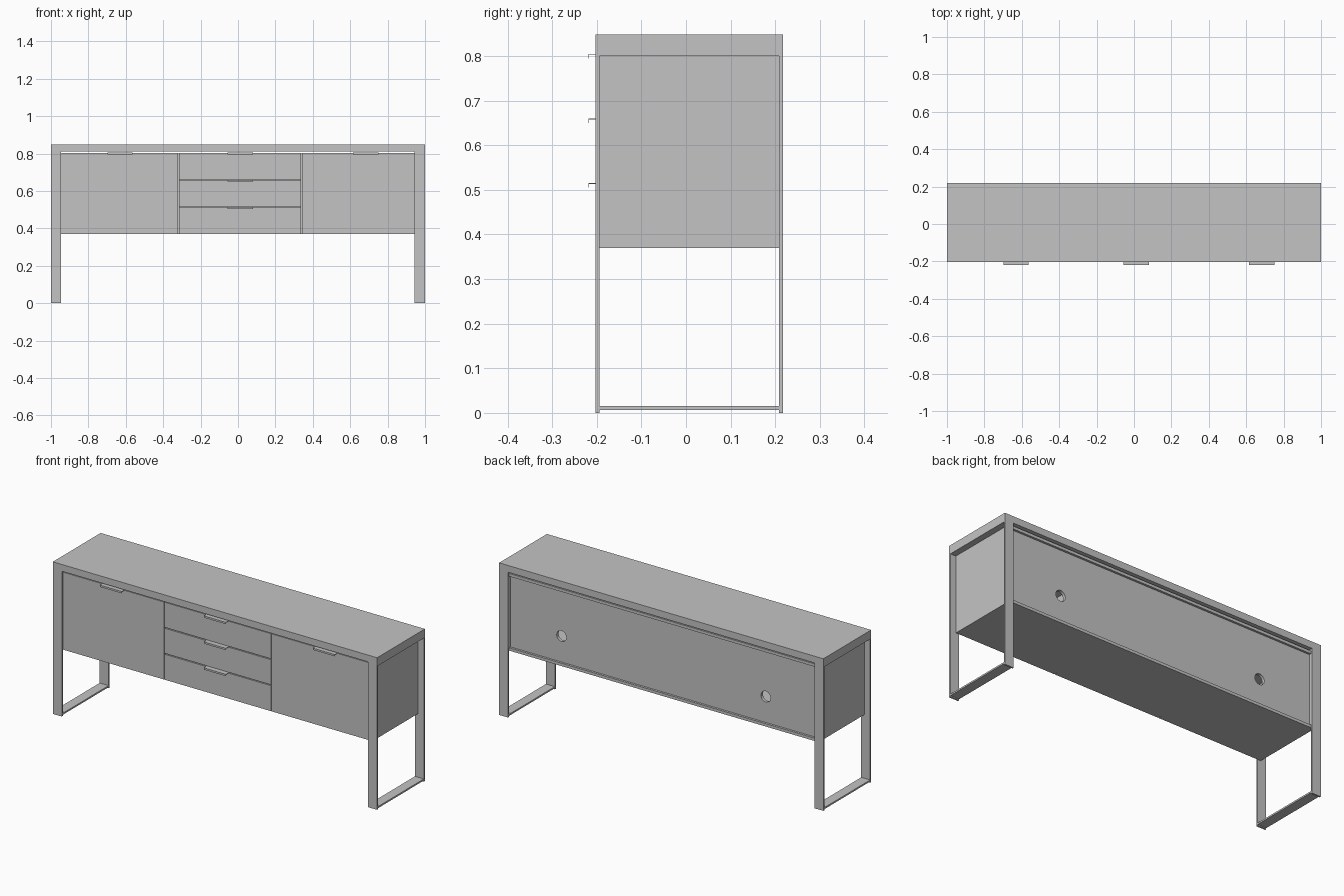
import bpy
import bmesh
from mathutils import Matrix, Vector

cube = bpy.data.objects.get("Cube")
if cube:
    bpy.data.objects.remove(cube, do_unlink=True)

GREY = (0.55, 0.55, 0.55, 1.0)
grey = bpy.data.materials.new("plain grey")
grey.use_nodes = True
grey.diffuse_color = GREY
grey.node_tree.nodes["Principled BSDF"].inputs["Base Color"].default_value = GREY


def add_object(name, bm):
    bmesh.ops.recalc_face_normals(bm, faces=bm.faces)
    mesh = bpy.data.meshes.new(name)
    bm.to_mesh(mesh)
    bm.free()
    mesh.materials.append(grey)
    obj = bpy.data.objects.new(name, mesh)
    bpy.context.collection.objects.link(obj)
    return obj


def box(name, x, y, z):
    """Box from (min, max) ranges on each axis."""
    bm = bmesh.new()
    centre = Vector([(a + b) / 2 for a, b in (x, y, z)])
    size = [b - a for a, b in (x, y, z)]
    bmesh.ops.create_cube(bm, size=1, matrix=Matrix.Translation(centre) @ Matrix.Diagonal((*size, 1)))
    return add_object(name, bm)


FRONT, BACK = -0.203, 0.218      # leg frame and top depth
TOP_Z, RAIL_Z, BASE_Z = 0.81, 0.80, 0.37
BAR = 0.009                      # flat bar thickness
BODY_FRONT, BODY_BACK = FRONT + BAR, BACK - BAR
BODY_X, INNER_X = 0.965, 0.945
PANEL = 0.016

# Table top
box("table_top", (-1, 1), (FRONT, BACK), (TOP_Z, 0.848))

# Flat bar leg frames and cabinet sides, mirrored
for side, s in (("left", 1), ("right", -1)):
    bar_x = sorted((s * INNER_X, s))
    inner = (BODY_FRONT, BODY_BACK)
    box(f"{side}_front_leg", bar_x, (FRONT, BODY_FRONT), (0, TOP_Z))
    box(f"{side}_back_leg", bar_x, (BODY_BACK, BACK), (0, TOP_Z))
    box(f"{side}_foot_bar", bar_x, inner, (0.006, 0.015))
    box(f"{side}_top_bar", bar_x, inner, (RAIL_Z, TOP_Z))
    box(f"{side}_side_panel", sorted((s * INNER_X, s * BODY_X)), inner, (BASE_Z, RAIL_Z))

# Cabinet floor, ceiling and dividers
span = (-INNER_X, INNER_X)
inside = (BODY_FRONT + PANEL, BODY_BACK)
box("cabinet_floor", span, inside, (BASE_Z, BASE_Z + PANEL))
box("cabinet_ceiling", span, inside, (RAIL_Z - PANEL, RAIL_Z))
DIVIDERS = (-0.318, 0.34)
for name, x in zip(("right_divider", "left_divider"), DIVIDERS):
    box(name, (x - 0.008, x + 0.008), (inside[0], 0.18), (BASE_Z + PANEL, RAIL_Z - PANEL))

# Recessed back panel with two cable holes
back = box("back_panel", span, (0.18, 0.197), (BASE_Z + PANEL, RAIL_Z - PANEL))
for x in (-0.63, 0.63):
    bm = bmesh.new()
    place = Matrix.Translation((x, 0.19, 0.53)) @ Matrix.Rotation(1.570796, 4, "X")
    bmesh.ops.create_cone(bm, cap_ends=True, segments=24, radius1=0.03, radius2=0.03,
                          depth=0.08, matrix=place)
    cutter = add_object("cable_hole_cutter", bm)
    cutter.hide_render = True
    cut = back.modifiers.new("cable_hole", "BOOLEAN")
    cut.operation = "DIFFERENCE"
    cut.solver = "EXACT"
    cut.object = cutter
    bpy.context.view_layer.objects.active = back
    bpy.ops.object.modifier_apply(modifier=cut.name)
    bpy.data.objects.remove(cutter, do_unlink=True)


def handle(name, x, top):
    """Thin angled pull: a plate with a lip folded down at its front."""
    xs = (x - 0.068, x + 0.068)
    box(name + "_plate", xs, (-0.219, BODY_FRONT + 0.012), (top - 0.002, top))
    box(name + "_lip", xs, (-0.219, -0.217), (top - 0.01, top - 0.002))


# Doors and drawers with handles
GAP = 0.002
face = (BODY_FRONT, BODY_FRONT + PANEL)
box("right_door", (-INNER_X, DIVIDERS[0] - GAP), face, (BASE_Z, RAIL_Z + GAP))
box("left_door", (DIVIDERS[1] + GAP, INNER_X), face, (BASE_Z, RAIL_Z + GAP))
handle("right_door_handle", -0.631, 0.805)
handle("left_door_handle", 0.683, 0.805)

bottom = BASE_Z
for name, top in (("bottom", 0.515), ("middle", 0.66), ("top", 0.805)):
    box(name + "_drawer", (DIVIDERS[0] + GAP, DIVIDERS[1] - GAP), face, (bottom, top - 0.003))
    handle(name + "_drawer_handle", 0.011, top)
    bottom = top + GAP
